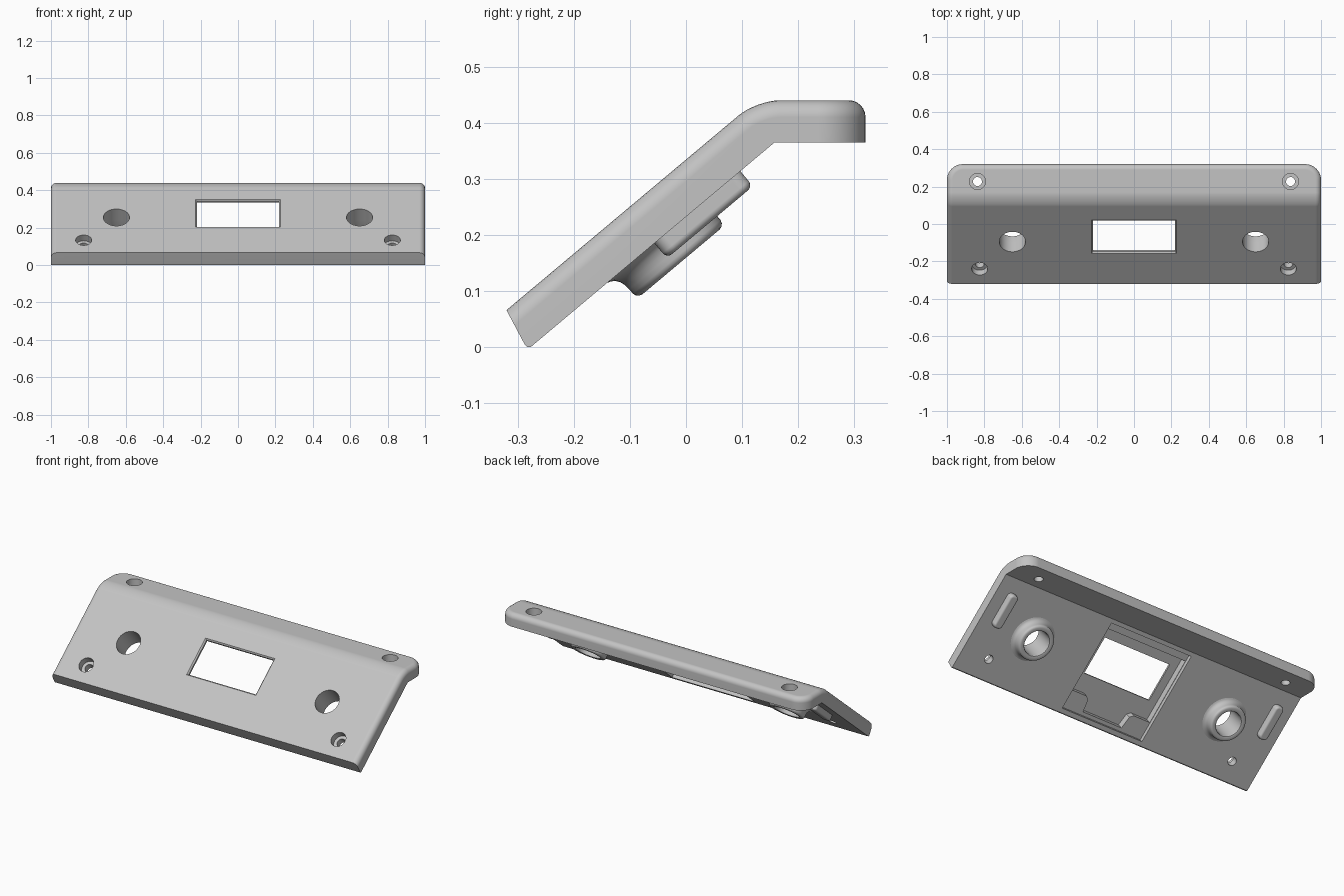
import bpy, bmesh, math
from mathutils import Matrix, Vector

if "Cube" in bpy.data.objects:
    bpy.data.objects.remove(bpy.data.objects["Cube"], do_unlink=True)

SLOPE = math.radians(40)
C, S = math.cos(SLOPE), math.sin(SLOPE)
THICK = 0.078

# Panel frame: x across, y up the slope, z out of the front, origin on the lower back edge
PANEL = Matrix(((1, 0, 0, 0), (0, C, -S, -0.277), (0, S, C, 0), (0, 0, 0, 1)))
# Side frame: profile points are (y, z), extruded along x
SIDE = Matrix(((0, 0, 1, 0), (1, 0, 0, 0), (0, 1, 0, 0), (0, 0, 0, 1)))

grey = bpy.data.materials.new("light grey plastic")
grey.use_nodes = True
colour = (0.55, 0.55, 0.55, 1)
grey.diffuse_color = colour
grey.node_tree.nodes["Principled BSDF"].inputs["Base Color"].default_value = colour


def finish(name, bm, matrix):
    """Turn a bmesh into a placed object."""
    bm.transform(matrix)
    bmesh.ops.recalc_face_normals(bm, faces=bm.faces)
    mesh = bpy.data.meshes.new(name)
    bm.to_mesh(mesh)
    bm.free()
    mesh.materials.append(grey)
    obj = bpy.data.objects.new(name, mesh)
    bpy.context.collection.objects.link(obj)
    return obj


def prism(outline, low, high, top_scale=1.0):
    """Extrude an outline from low to high."""
    bm = bmesh.new()
    face = bm.faces.new([bm.verts.new((a, b, low)) for a, b in outline])
    made = bmesh.ops.extrude_face_region(bm, geom=[face])["geom"]
    for v in made:
        if isinstance(v, bmesh.types.BMVert):
            v.co.z = high
    bmesh.ops.recalc_face_normals(bm, faces=bm.faces)
    return bm


def rect(half, low, high):
    return [(-half, low), (half, low), (half, high), (-half, high)]


def lathe(profile, steps=48):
    """Spin (radius, height) points about the z axis."""
    bm = bmesh.new()
    verts = [bm.verts.new((r, 0, h)) for r, h in profile]
    edges = [bm.edges.new(pair) for pair in zip(verts, verts[1:])]
    bmesh.ops.spin(bm, geom=verts + edges, cent=(0, 0, 0), axis=(0, 0, 1),
                   angle=math.tau, steps=steps)
    bmesh.ops.remove_doubles(bm, verts=bm.verts, dist=1e-5)
    return bm


def bevel(bm, test, offset, segments):
    bm.normal_update()
    bmesh.ops.bevel(bm, geom=[e for e in bm.edges if test(e)], offset=offset,
                    segments=segments, profile=0.5, affect='EDGES')
    bmesh.ops.recalc_face_normals(bm, faces=bm.faces)


def at(x, u, w=0):
    return PANEL @ Matrix.Translation((x, u, w))


# Bent plate: sloping panel with a flat ledge along its top
bend = Vector((0.126, 0.44))
profile = [(-0.32, 0.066), bend, (0.32, 0.44), (0.32, 0.365), (0.158, 0.365),
           (-0.277, 0), (-0.283, 0), (-0.287, 0.004)]
bm = prism(profile, -1, 1)
bm.transform(SIDE)
bevel(bm, lambda e: all((v.co.yz - bend).length < 0.001 for v in e.verts), 0.042, 8)
bevel(bm, lambda e: abs(e.verts[0].co.x - e.verts[1].co.x) < 0.001
      and all(v.co.y > 0.319 for v in e.verts), 0.085, 10)


def is_rim(e):
    slopes = sorted(abs(f.normal.z) if f.normal.z > -0.1 else 0.3 for f in e.link_faces)
    return slopes[0] < 0.1 and slopes[1] > 0.5


bevel(bm, is_rim, 0.03, 6)
body = finish("panel", bm, Matrix.Identity(4))

# Cutters
cutters = []


def cut(bm, matrix):
    obj = finish("cutter", bm, matrix)
    obj.hide_render = True
    cutters.append(obj)


# Window opening with a fine chamfer at the front
cut(prism(rect(0.22, 0.229, 0.447), 0.03, 0.1), PANEL)
bm = prism(rect(0.22, 0.229, 0.447), THICK - 0.007, THICK + 0.003)
for v in bm.verts:
    if v.co.z > THICK:
        v.co.x += math.copysign(0.01, v.co.x)
        v.co.y += math.copysign(0.01, v.co.y - 0.33)
cut(bm, PANEL)

# Pocket behind the window, leaving two corner tabs and a step at the top
half = [(0.13, 0.045), (0.14, 0.115), (0.16, 0.13), (0.268, 0.13), (0.268, 0.505)]
cut(prism(half + [(-x, u) for x, u in reversed(half)], -0.02, 0.06), PANEL)
cut(prism(rect(0.27, 0.025, 0.545), -0.03, 0.022), PANEL)


# Screw holes with counterbores, and the large round holes
def bore(top, floor):
    return lathe([(0, -0.15), (0.024, -0.15), (0.024, floor), (0.043, floor),
                  (0.043, top), (0, top)], 32)


for side in (-1, 1):
    cut(bore(0.15, 0.038), at(0.825 * side, 0.114))
    cut(bore(0.06, -0.04), Matrix.Translation((0.837 * side, 0.227, 0.44)))
    cut(lathe([(0, -0.1), (0.07, -0.1), (0.07, 0.2), (0, 0.2)]), at(0.65 * side, 0.303))

bpy.context.view_layer.objects.active = body
for cutter in cutters:
    mod = body.modifiers.new("cut", 'BOOLEAN')
    mod.operation = 'DIFFERENCE'
    mod.solver = 'EXACT'
    mod.object = cutter
    bpy.ops.object.modifier_apply(modifier=mod.name)
for cutter in cutters:
    bpy.data.objects.remove(cutter, do_unlink=True)

# Flared collars and rounded ribs on the back
parts = [body]
collar = [(0.07, 0.001), (0.07, -0.048), (0.073, -0.054), (0.079, -0.056), (0.09, -0.056),
          (0.096, -0.054), (0.1, -0.05), (0.102, -0.044), (0.102, -0.034), (0.103, -0.024),
          (0.106, -0.014), (0.112, -0.006), (0.119, -0.002), (0.128, 0.001)]
for side, word in ((-1, "right"), (1, "left")):
    parts.append(finish(word + "_collar", lathe(collar), at(0.65 * side, 0.303)))
    bm = prism(rect(0.027, -0.1, 0.1), -0.035, 0.02)
    bevel(bm, lambda e: abs(e.verts[0].co.z - e.verts[1].co.z) > 0.01, 0.022, 5)
    bevel(bm, lambda e: all(v.co.z < -0.034 for v in e.verts), 0.012, 4)
    parts.append(finish(word + "_rib", bm, at(0.9 * side, 0.388)))

# Smooth shading with sharp edges kept
bpy.ops.object.select_all(action='DESELECT')
for part in parts:
    part.select_set(True)
bpy.context.view_layer.objects.active = body
bpy.ops.object.shade_smooth_by_angle(angle=math.radians(35))
for part in parts:
    part.modifiers.new("even_shading", 'WEIGHTED_NORMAL').keep_sharp = True
